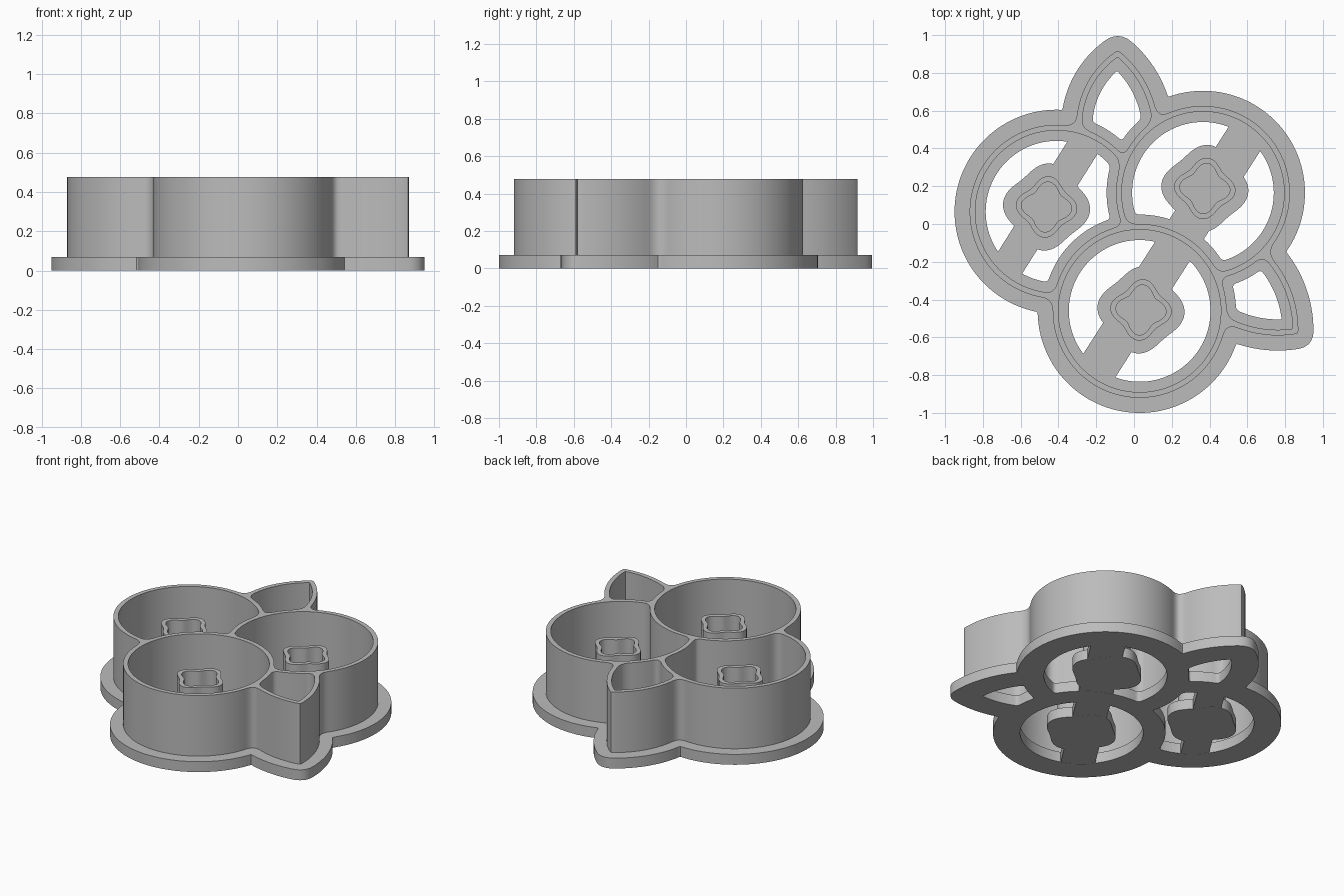
import bpy, bmesh
from math import cos, sin, pi, radians, hypot
from mathutils import Vector

cube = bpy.data.objects.get("Cube")
if cube:
    bpy.data.objects.remove(cube, do_unlink=True)

grey = bpy.data.materials.new("grey_plastic")
grey.use_nodes = True
grey.diffuse_color = (0.5, 0.5, 0.5, 1)
grey.node_tree.nodes["Principled BSDF"].inputs["Base Color"].default_value = (0.5, 0.5, 0.5, 1)

BASE_TOP, WALL_TOP, STAMP_TOP = 0.07, 0.477, 0.38
WALL = 0.03


# Smooth maximum / minimum, for filleted corners between outlines
def smax(a, b, k):
    h = max(k - abs(a - b), 0) / k
    return max(a, b) + h * h * k / 4


def smin(a, b, k):
    return -smax(-a, -b, k)


# Plan shapes as distance functions: round berries and two-arc leaves
def berry(cx, cy):
    return lambda x, y, k: hypot(x - cx, y - cy) - 0.46


def leaf(ax, ay, ar, bx, by, br):
    return lambda x, y, k: smax(hypot(x - ax, y - ay) - ar, hypot(x - bx, y - by) - br, k)


# Back to front: each later shape lies over the earlier ones
shapes = [
    leaf(0.169, 0.52, 0.474, -0.428, 0.48, 0.558),
    leaf(0.28, -0.563, 0.59, 0.761, 0.005, 0.595),
    berry(-0.41, 0.065),
    berry(0.365, 0.165),
    berry(0.03, -0.46),
]
cell_centres = [(-0.08, 0.6), (0.68, -0.42), (-0.45, 0.09), (0.37, 0.19), (0.03, -0.46)]
stamp_centres = [(-0.463, 0.09), (0.375, 0.188), (0.037, -0.455)]


def trace(field, centre, steps=360):
    """Walk outwards from the centre to the outline in every direction."""
    cx, cy = centre
    points = []
    for i in range(steps):
        dx, dy = cos(2 * pi * i / steps), sin(2 * pi * i / steps)
        r = 0.0
        while field(cx + r * dx, cy + r * dy) < 0 and r < 1.3:
            r += 0.01
        lo, hi = r - 0.01, r
        for _ in range(12):
            mid = (lo + hi) / 2
            if field(cx + mid * dx, cy + mid * dy) < 0:
                lo = mid
            else:
                hi = mid
        points.append((cx + lo * dx, cy + lo * dy))
    return points


def union_outline(grow, fillet, tip):
    def field(x, y):
        d = 9
        for s in shapes:
            d = smin(d, s(x, y, tip) - grow, fillet)
        return d
    return trace(field, (0, 0), 480)


def cell_outline(i, inset, cover, fillet):
    def field(x, y):
        d = shapes[i](x, y, 0.005) + inset
        for s in shapes[i + 1:]:
            d = smax(d, cover - s(x, y, 0.005), fillet)
        return d
    return trace(field, cell_centres[i])


def lobed_outline(centre, radius):
    points = []
    for i in range(96):
        a = 2 * pi * i / 96
        r = radius + 0.018 * cos(4 * (a + radians(5)))
        points.append((centre[0] + r * cos(a), centre[1] + r * sin(a)))
    return points


def extrude(name, outlines, z0, z1):
    """Fill the first outline, leave the others as holes, and give it height."""
    curve = bpy.data.curves.new(name, "CURVE")
    curve.dimensions = "2D"
    curve.fill_mode = "BOTH"
    curve.extrude = (z1 - z0) / 2
    for pts in outlines:
        spline = curve.splines.new("POLY")
        spline.points.add(len(pts) - 1)
        for p, (x, y) in zip(spline.points, pts):
            p.co = (x, y, 0, 1)
        spline.use_cyclic_u = True
    obj = bpy.data.objects.new(name, curve)
    bpy.context.collection.objects.link(obj)
    bpy.ops.object.select_all(action="DESELECT")
    obj.select_set(True)
    bpy.context.view_layer.objects.active = obj
    bpy.ops.object.convert(target="MESH")
    obj = bpy.context.view_layer.objects.active
    bm = bmesh.new()
    bm.from_mesh(obj.data)
    bmesh.ops.remove_doubles(bm, verts=bm.verts, dist=0.00005)
    bmesh.ops.translate(bm, verts=bm.verts, vec=(0, 0, (z0 + z1) / 2))
    bmesh.ops.recalc_face_normals(bm, faces=bm.faces)
    bm.to_mesh(obj.data)
    bm.free()
    obj.data.materials.clear()
    obj.data.materials.append(grey)
    bpy.ops.object.shade_smooth_by_angle(angle=radians(30))
    return obj


# Base flange with one opening per cell
extrude("base_plate",
        [union_outline(0.08, 0.005, 0.07)]
        + [cell_outline(i, 0.085, 0.05, 0.02) for i in range(len(shapes))],
        0, BASE_TOP)

# Tall cutting walls, filleted where the shapes meet
extrude("cutter_walls",
        [union_outline(0, 0.07, 0.01)]
        + [cell_outline(i, WALL, 0, 0.05) for i in range(len(shapes))],
        BASE_TOP - 0.01, WALL_TOP)


# Diagonal bars that carry the stamps
def bar(name, start, end, width):
    a, b = Vector(start), Vector(end)
    side = (b - a).normalized().orthogonal() * width / 2
    extrude(name, [[a + side, b + side, b - side, a - side]], 0.001, BASE_TOP - 0.001)


bar("left_bar", (-0.675, -0.235), (-0.25, 0.44), 0.17)
bar("long_bar", (-0.2, -0.775), (0.61, 0.49), 0.21)

# Lobed stamp rings on their feet
for name, c in zip(("left", "right", "front"), stamp_centres):
    extrude(name + "_stamp_foot", [lobed_outline(c, 0.213)], 0.0005, BASE_TOP - 0.0005)
    extrude(name + "_stamp_ring", [lobed_outline(c, 0.145), lobed_outline(c, 0.145 - WALL)],
            BASE_TOP - 0.01, STAMP_TOP)
